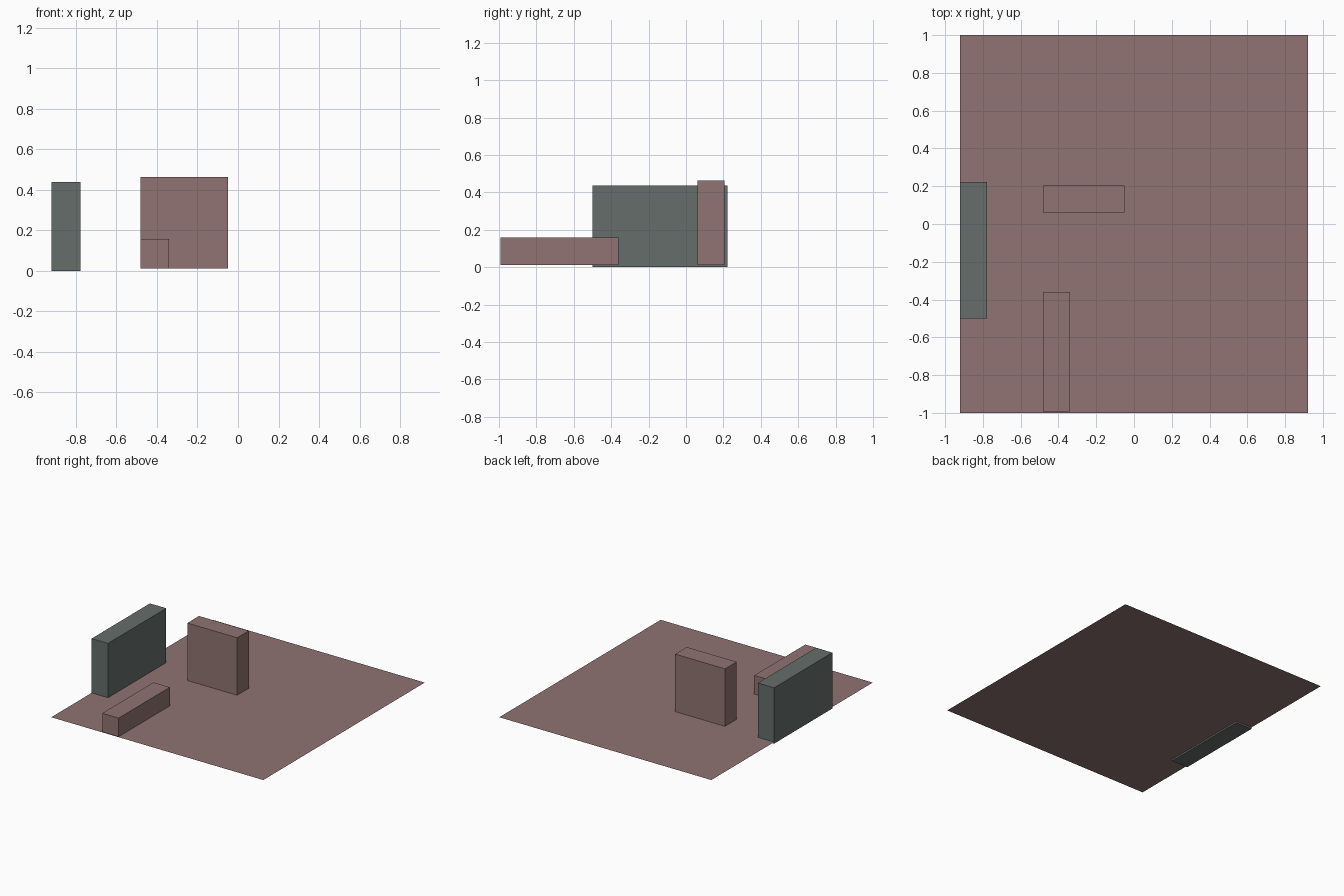
import bpy
import bmesh

cube = bpy.data.objects.get("Cube")
if cube:
    bpy.data.objects.remove(cube, do_unlink=True)


def material(name, colour):
    mat = bpy.data.materials.new(name)
    mat.use_nodes = True
    mat.diffuse_color = colour
    mat.node_tree.nodes["Principled BSDF"].inputs["Base Color"].default_value = colour
    return mat


def add_object(name, bm, mat):
    mesh = bpy.data.meshes.new(name)
    bm.to_mesh(mesh)
    bm.free()
    mesh.materials.append(mat)
    obj = bpy.data.objects.new(name, mesh)
    bpy.context.collection.objects.link(obj)
    return obj


def box(name, low, high, mat):
    """Box between two opposite corners."""
    bm = bmesh.new()
    bmesh.ops.create_cube(bm, size=1)
    for v in bm.verts:
        v.co = [(a + b) / 2 + c * (b - a) for a, b, c in zip(low, high, v.co)]
    return add_object(name, bm, mat)


dusty_rose = material("dusty rose", (0.28, 0.175, 0.17, 1))
slate_green = material("slate green", (0.13, 0.155, 0.147, 1))

FLOOR = 0.012

# Thin flat floor sheet
bm = bmesh.new()
bmesh.ops.create_grid(bm, x_segments=1, y_segments=1, size=1)
for v in bm.verts:
    v.co.x *= 0.92
    v.co.z = FLOOR
add_object("floor", bm, dusty_rose)

# Wall on the right edge, reaching just through the floor
box("edge_wall", (-0.92, -0.5, 0), (-0.778, 0.222, 0.438), slate_green)

# Blocks standing on the floor
box("tall_block", (-0.482, 0.061, FLOOR), (-0.05, 0.205, 0.463), dusty_rose)
box("low_block", (-0.482, -0.993, FLOOR), (-0.34, -0.36, 0.158), dusty_rose)
